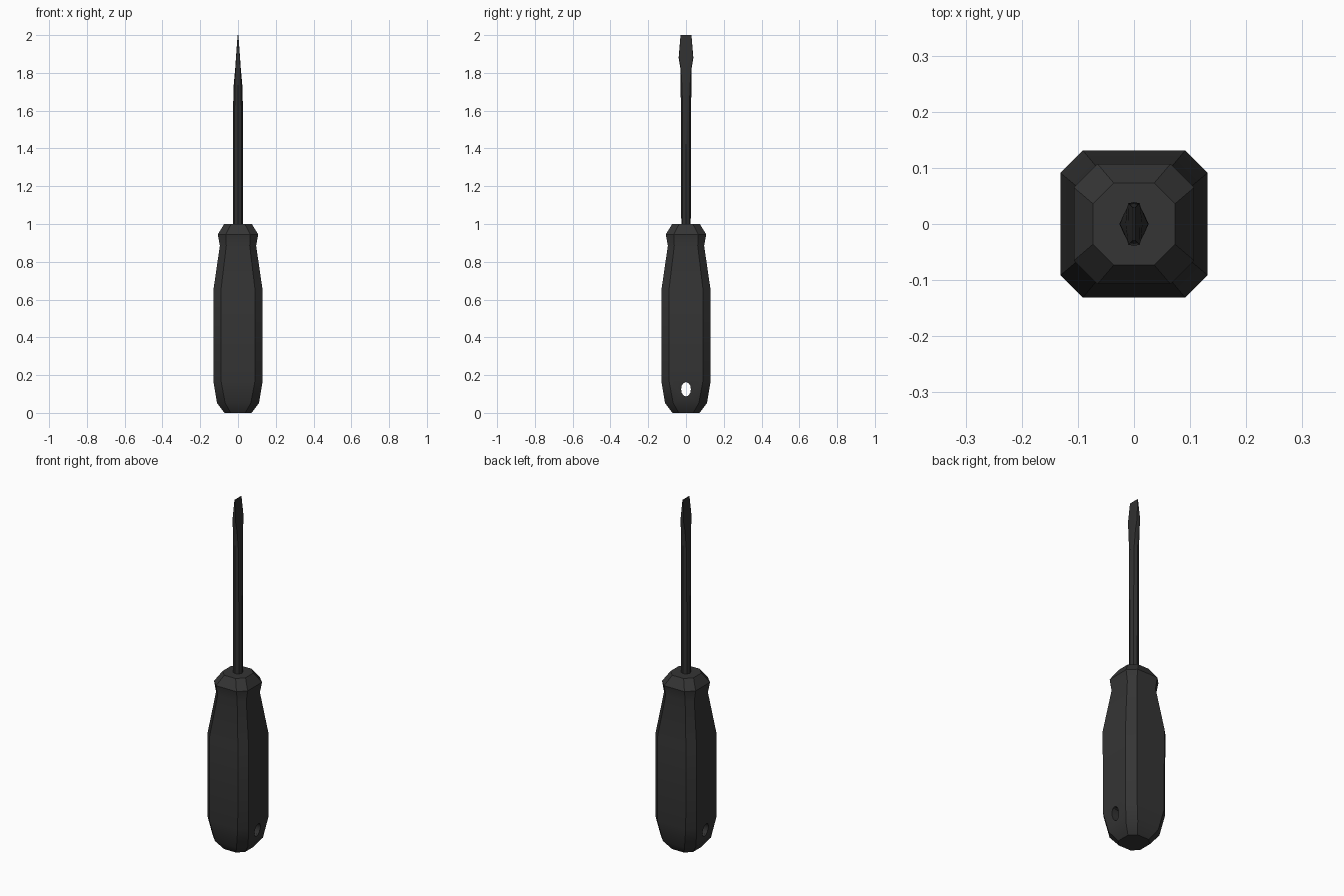
import bpy, bmesh, math

if "Cube" in bpy.data.objects:
    bpy.data.objects.remove(bpy.data.objects["Cube"])


def loft(name, rings):
    """Skin a stack of equal-length vertex rings and cap both ends."""
    bm = bmesh.new()
    loops = [[bm.verts.new(p) for p in ring] for ring in rings]
    n = len(loops[0])
    for lo, hi in zip(loops, loops[1:]):
        for i in range(n):
            j = (i + 1) % n
            bm.faces.new((lo[i], lo[j], hi[j], hi[i]))
    bm.faces.new(loops[0][::-1])
    bm.faces.new(loops[-1])
    bmesh.ops.recalc_face_normals(bm, faces=bm.faces[:])
    mesh = bpy.data.meshes.new(name)
    bm.to_mesh(mesh)
    bm.free()
    ob = bpy.data.objects.new(name, mesh)
    bpy.context.collection.objects.link(ob)
    return ob


def activate(ob):
    bpy.ops.object.select_all(action='DESELECT')
    ob.select_set(True)
    bpy.context.view_layer.objects.active = ob


def paint(ob, name, color):
    mat = bpy.data.materials.new(name)
    mat.diffuse_color = color
    mat.use_nodes = True
    mat.node_tree.nodes["Principled BSDF"].inputs["Base Color"].default_value = mat.diffuse_color
    ob.data.materials.append(mat)


def chamfered_square(z, h, c):
    return [(h, -c, z), (h, c, z), (c, h, z), (-c, h, z),
            (-h, c, z), (-h, -c, z), (-c, -h, z), (c, -h, z)]


def shaft_section(z, a, b, c, d):
    """Eight-sided section: a = half thickness, d = half width, (b, c) = corner."""
    return [(a, 0, z), (b, c, z), (0, d, z), (-b, c, z),
            (-a, 0, z), (-b, -c, z), (0, -d, z), (b, -c, z)]


# Handle: height, half width, where the corner chamfer starts
handle = loft("handle", [chamfered_square(*s) for s in [
    (0.0, 0.072, 0.038), (0.052, 0.111, 0.068), (0.17, 0.131, 0.09),
    (0.645, 0.131, 0.091), (0.885, 0.096, 0.062),
    (0.945, 0.107, 0.065), (1.0, 0.073, 0.036)]])

# Oval hanging hole through the handle
ring = [2 * math.pi * i / 12 for i in range(12)]
cutter = loft("hole_cutter", [
    [(x, 0.026 * math.cos(t), 0.125 + 0.038 * math.sin(t)) for t in ring]
    for x in (-0.3, 0.3)])
cutter.hide_render = True
activate(handle)
mod = handle.modifiers.new("hanging_hole", 'BOOLEAN')
mod.operation = 'DIFFERENCE'
mod.solver = 'EXACT'
mod.object = cutter
bpy.ops.object.modifier_apply(modifier=mod.name)
bpy.data.objects.remove(cutter)
bpy.ops.object.shade_smooth_by_angle(angle=math.radians(32))

# Shaft drawn out into a flared flat blade
shaft = loft("shaft_and_blade", [shaft_section(*s) for s in [
    (0.98, 0.026, 0.018, 0.018, 0.025),
    (1.31, 0.026, 0.018, 0.018, 0.026),
    (1.71, 0.025, 0.017, 0.020, 0.028),
    (1.82, 0.015, 0.013, 0.027, 0.029),
    (1.88, 0.011, 0.010, 0.037, 0.039),
    (2.0, 0.002, 0.002, 0.029, 0.029)]])
activate(shaft)
bpy.ops.object.shade_smooth_by_angle(angle=math.radians(25))

paint(handle, "dark_grip", (0.035, 0.035, 0.035, 1))
paint(shaft, "dark_steel", (0.03, 0.03, 0.03, 1))
